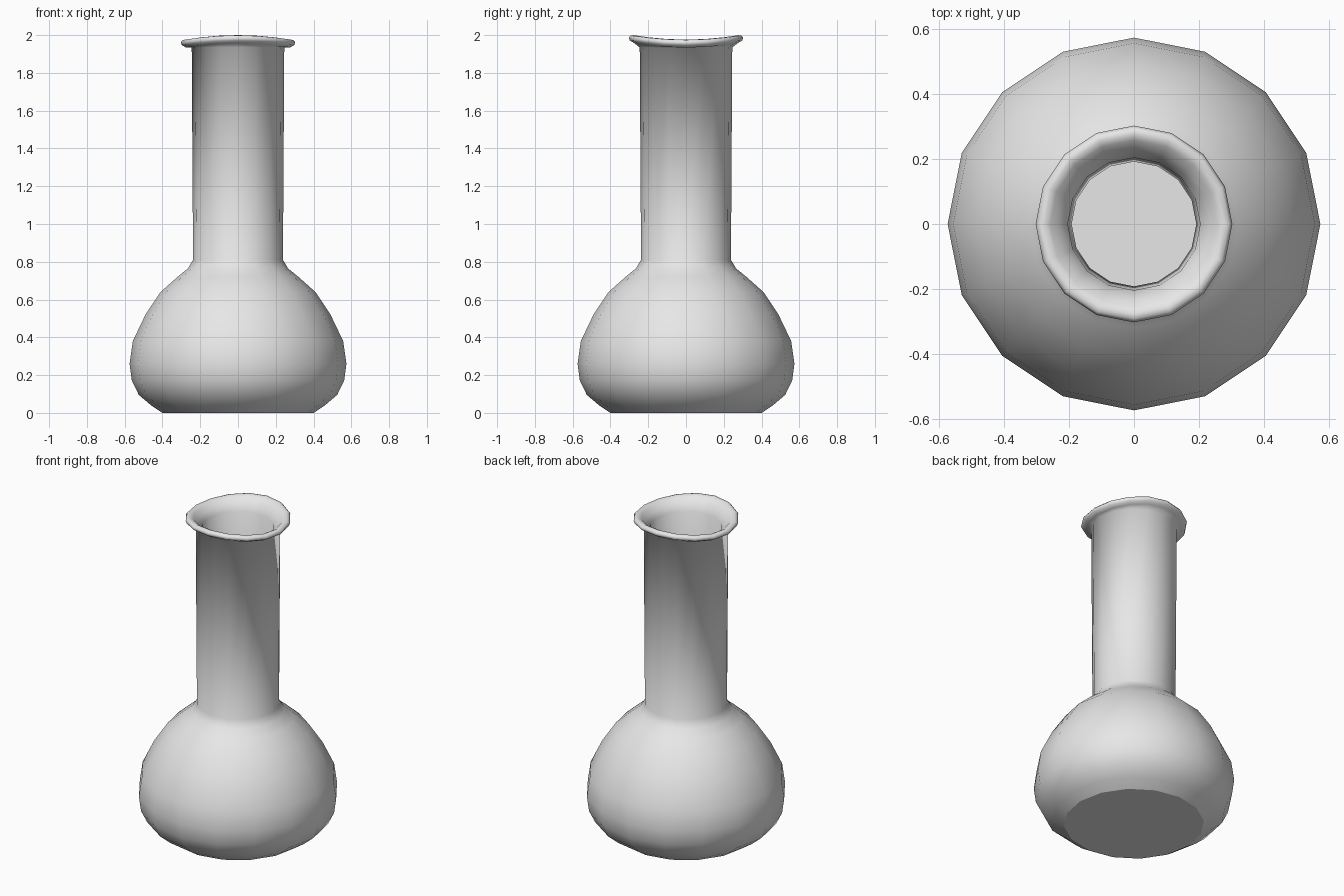
import bpy, bmesh, math

if "Cube" in bpy.data.objects:
    bpy.data.objects.remove(bpy.data.objects["Cube"], do_unlink=True)

SIDES = 16
FLOOR = 0.045

# Outer wall from the base up to the neck (radius, height)
outer = [(0, 0), (0.40, 0), (0.46, 0.04), (0.525, 0.095), (0.562, 0.17),
         (0.574, 0.26), (0.557, 0.38), (0.49, 0.52), (0.41, 0.64),
         (0.32, 0.72), (0.265, 0.765), (0.238, 0.81), (0.245, 1.935)]
# Rolled lip
lip = [(0.275, 1.946), (0.298, 1.96), (0.303, 1.974), (0.293, 1.986),
       (0.276, 1.988), (0.258, 1.978), (0.235, 1.955)]
# Inner wall from the lip down to the floor
inner = [(0.204, 1.915), (0.192, 0.80), (0.23, 0.73), (0.37, 0.61),
         (0.45, 0.49), (0.512, 0.37), (0.528, 0.26), (0.515, 0.18),
         (0.485, 0.12), (0.40, FLOOR), (0, FLOOR)]


def lathe(name, profile, material):
    bm = bmesh.new()
    verts = [bm.verts.new((r, 0, z)) for r, z in profile]
    edges = [bm.edges.new(pair) for pair in zip(verts, verts[1:])]
    bmesh.ops.spin(bm, geom=verts + edges, cent=(0, 0, 0), axis=(0, 0, 1),
                   angle=math.tau, steps=SIDES, use_merge=False)
    bmesh.ops.remove_doubles(bm, verts=bm.verts, dist=0.0005)
    bmesh.ops.recalc_face_normals(bm, faces=bm.faces)
    # Smooth walls, with crisp edges round the base and the floor
    for face in bm.faces:
        face.smooth = True
    for edge in bm.edges:
        if all(abs(v.co.z - h) < 0.001 for v in edge.verts
               for h in [0 if v.co.z < FLOOR / 2 else FLOOR]):
            edge.smooth = False
    # Gentle saddle wave in the lip, high at the front and back
    for v in bm.verts:
        if v.co.z > 1.94:
            v.co.z -= 0.012 * math.cos(2 * math.atan2(v.co.y, v.co.x))
    mesh = bpy.data.meshes.new(name)
    bm.to_mesh(mesh)
    bm.free()
    mesh.materials.append(material)
    obj = bpy.data.objects.new(name, mesh)
    bpy.context.collection.objects.link(obj)
    return obj


grey = bpy.data.materials.new("light_grey")
grey.use_nodes = True
color = (0.8, 0.8, 0.8, 1)
grey.diffuse_color = color
grey.node_tree.nodes["Principled BSDF"].inputs["Base Color"].default_value = color

lathe("flask", outer + lip + inner, grey)
